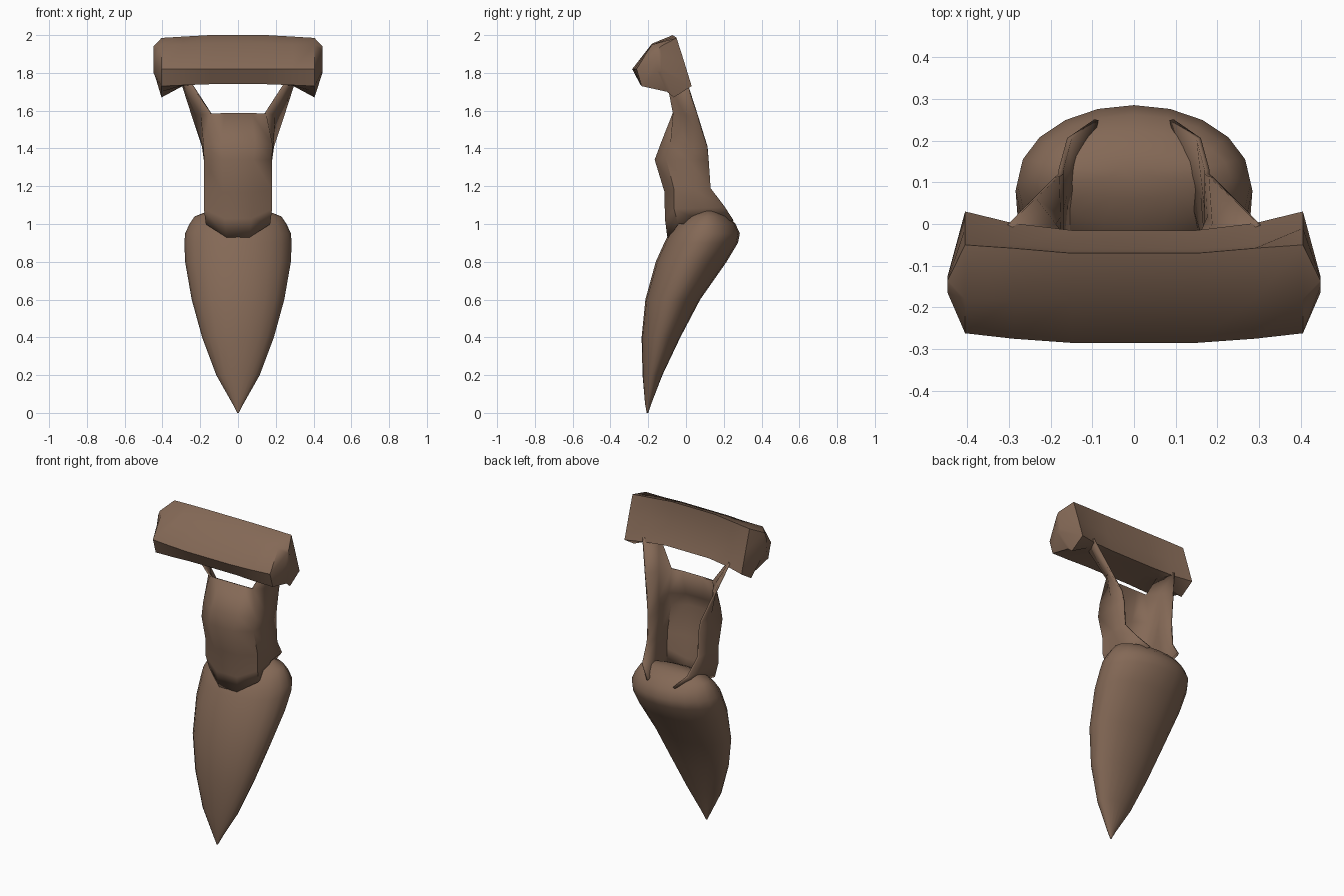
import bpy, bmesh, math

cube = bpy.data.objects.get("Cube")
if cube:
    bpy.data.objects.remove(cube, do_unlink=True)

brown = bpy.data.materials.new("warm brown")
brown.use_nodes = True
COLOR = (0.23, 0.14, 0.093, 1)
brown.diffuse_color = COLOR
brown.node_tree.nodes["Principled BSDF"].inputs["Base Color"].default_value = COLOR


def finish(name, bm, angle, recalc=True):
    if recalc:
        bmesh.ops.recalc_face_normals(bm, faces=bm.faces)
    mesh = bpy.data.meshes.new(name)
    bm.to_mesh(mesh)
    bm.free()
    mesh.materials.append(brown)
    ob = bpy.data.objects.new(name, mesh)
    bpy.context.collection.objects.link(ob)
    bpy.ops.object.select_all(action='DESELECT')
    ob.select_set(True)
    bpy.context.view_layer.objects.active = ob
    bpy.ops.object.shade_smooth_by_angle(angle=math.radians(angle))
    return ob


def loft(name, rings, angle):
    """Closed skin through rings with equal point counts."""
    bm = bmesh.new()
    rows = [[bm.verts.new(p) for p in ring] for ring in rings]
    for a, b in zip(rows, rows[1:]):
        for i in range(len(a)):
            j = (i + 1) % len(a)
            bm.faces.new((a[i], a[j], b[j], b[i]))
    bm.faces.new(rows[0])
    bm.faces.new(rows[-1])
    return finish(name, bm, angle)


# Curved spike: height, front y, back y, half width
SPIKE = [(0.0, -.208, -.2, .004), (.05, -.217, -.183, .03), (.2, -.23, -.125, .115),
         (.4, -.235, -.03, .19), (.6, -.215, .075, .245), (.8, -.16, .215, .28),
         (.9, -.115, .275, .284), (.95, -.09, .285, .28), (1.0, -.05, .262, .257),
         (1.04, 0, .225, .23), (1.068, .06, .175, .16), (1.078, .1, .14, .06)]
SIDES = 20
rings = []
for z, front, back, half in SPIKE:
    turn = [2 * math.pi * i / SIDES for i in range(SIDES)]
    rings.append([(half * math.cos(t), (front + back) / 2 + (back - front) / 2 * math.sin(t), z)
                  for t in turn])
loft("spike", rings, 60)

# Crossbar: sections along x, drooping towards the ends
MIDDLE = [(-.285, 1.82), (-.18, 1.955), (-.07, 2.0), (-.06, 1.87),
          (-.015, 1.745), (-.06, 1.745), (-.11, 1.745), (-.24, 1.74)]
SHOULDER = [(-.275, 1.82), (-.18, 1.95), (-.058, 1.992), (-.05, 1.87),
            (.002, 1.737), (-.06, 1.732), (-.11, 1.735), (-.24, 1.735)]
END = [(-.262, 1.82), (-.18, 1.95), (-.05, 1.985), (-.01, 1.86),
       (.03, 1.73), (-.065, 1.67), (-.1, 1.7), (-.235, 1.73)]
TIP = [(-.165, 1.86), (-.15, 1.92), (-.135, 1.94), (-.13, 1.89),
       (-.125, 1.83), (-.13, 1.81), (-.14, 1.8), (-.155, 1.81)]
half_bar = [(.15, MIDDLE), (.29, SHOULDER), (.405, END), (.447, TIP)]
stations = [(-x, s) for x, s in reversed(half_bar)] + half_bar
loft("crossbar", [[(x, y, z) for y, z in s] for x, s in stations], 42)

# Bracket shell, open at the back: rear edge, front corner, front panel
BRACKET = [((.09, .25, 1.02), (.165, -.04, 1.0), (.06, -.093, .93)),
           ((.155, .205, 1.09), (.175, -.06, 1.08), (.07, -.106, 1.03)),
           ((.175, .13, 1.19), (.175, -.06, 1.18), (.08, -.108, 1.17)),
           ((.175, .12, 1.34), (.175, -.1, 1.34), (.08, -.16, 1.34)),
           ((.185, .113, 1.41), (.178, -.08, 1.42), (.09, -.13, 1.42)),
           ((.24, .06, 1.575), (.145, -.065, 1.585), (.07, -.065, 1.585)),
           ((.3, .0, 1.76), (.26, -.1, 1.76), None)]
bm = bmesh.new()
previous = None
for rear, corner, panel in BRACKET:
    middle = [(a + b) / 2 for a, b in zip(rear, corner)]
    middle[0] = max(middle[0], min(rear[0], .172))
    half = [rear, middle, corner, panel]
    full = half + half[::-1]
    row = [bm.verts.new((p[0] * (1 if i < 4 else -1), p[1], p[2])) if p else None
           for i, p in enumerate(full)]
    if previous:
        for i in range(7):
            quad = (previous[i], row[i], row[i + 1], previous[i + 1])
            if all(quad):
                bm.faces.new(quad)
    previous = row
bracket = finish("bracket", bm, 60)
shell = bracket.modifiers.new("thickness", 'SOLIDIFY')
shell.thickness = 0.012
shell.offset = 0
